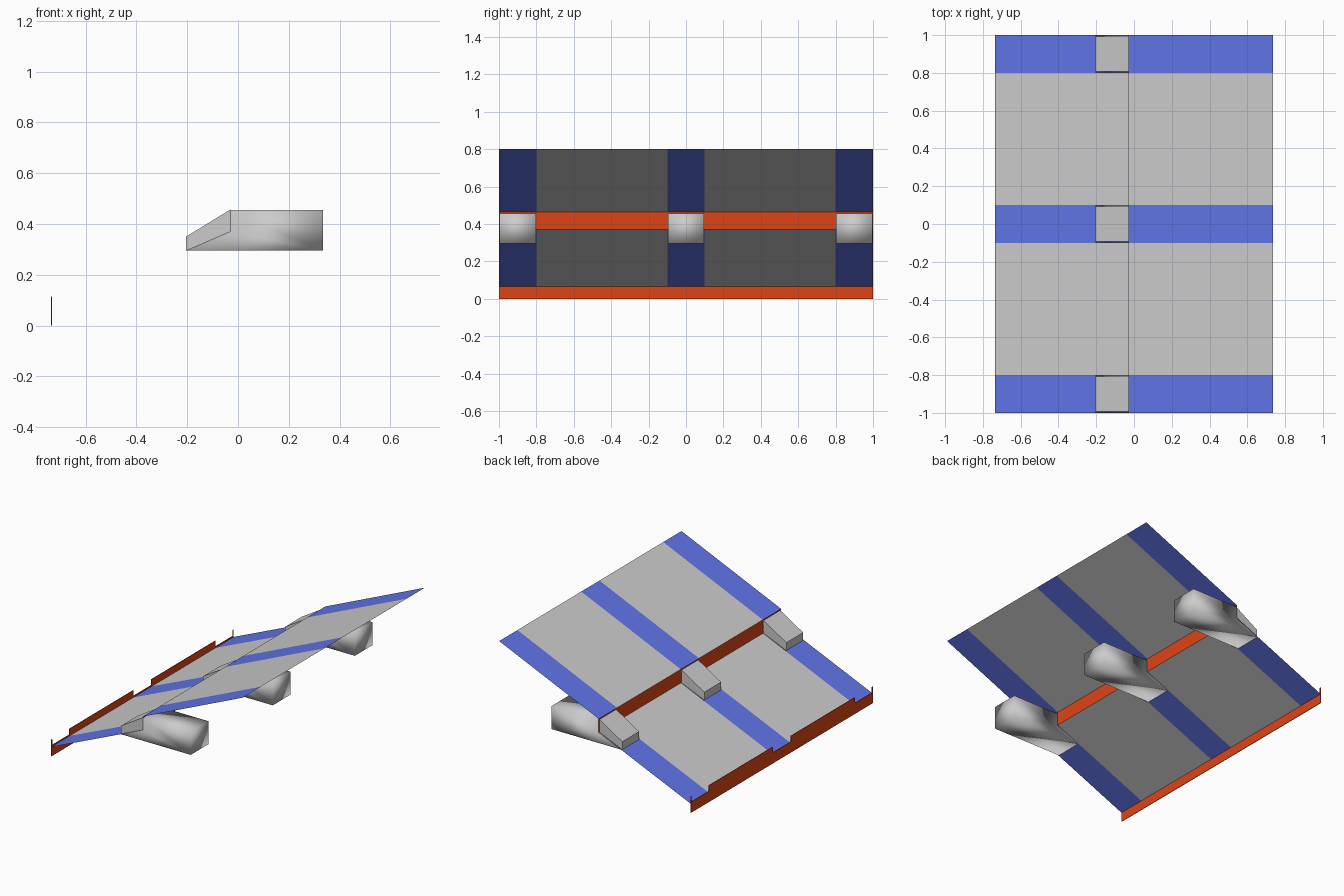
import bpy
import bmesh

if "Cube" in bpy.data.objects:
    bpy.data.objects.remove(bpy.data.objects["Cube"], do_unlink=True)


def material(name, rgb):
    m = bpy.data.materials.new(name)
    m.use_nodes = True
    colour = (*rgb, 1.0)
    m.diffuse_color = colour
    m.node_tree.nodes["Principled BSDF"].inputs["Base Color"].default_value = colour
    return m


GREY = material("light grey", (0.6, 0.6, 0.6))
BLUE = material("track blue", (0.13, 0.19, 0.88))
ORANGE = material("orange", (0.72, 0.058, 0.008))

# Stops across the width: blue, grey, blue, grey, blue
STOPS = (-1.0, -0.8, -0.1, 0.1, 0.8, 1.0)

# Profile points (x, z) along the ramp
LOW_EDGE = (-0.735, 0.065)
STEP_FOOT = (-0.03, 0.37)
STEP_TOP = (-0.03, 0.465)
HIGH_EDGE = (0.735, 0.80)


def finish(name, bm, *mats):
    bmesh.ops.remove_doubles(bm, verts=bm.verts, dist=0.0001)
    mesh = bpy.data.meshes.new(name)
    bm.to_mesh(mesh)
    bm.free()
    for m in mats:
        mesh.materials.append(m)
    obj = bpy.data.objects.new(name, mesh)
    bpy.context.collection.objects.link(obj)
    return obj


def add_quad(bm, start, end, y0, y1):
    corners = [(start, y0), (end, y0), (end, y1), (start, y1)]
    return bm.faces.new([bm.verts.new((p[0], y, p[1])) for p, y in corners])


def striped_panel(name, start, end):
    bm = bmesh.new()
    for i, (y0, y1) in enumerate(zip(STOPS, STOPS[1:])):
        # Every other band is a blue track
        add_quad(bm, start, end, y0, y1).material_index = 1 - i % 2
    return finish(name, bm, GREY, BLUE)


def prism(name, profile, y, half):
    bm = bmesh.new()
    base = bm.faces.new([bm.verts.new((px, y - half, pz)) for px, pz in profile])
    grown = bmesh.ops.extrude_face_region(bm, geom=[base])
    moved = [v for v in grown["geom"] if isinstance(v, bmesh.types.BMVert)]
    bmesh.ops.translate(bm, verts=moved, vec=(0, 2 * half, 0))
    bmesh.ops.recalc_face_normals(bm, faces=bm.faces)
    return finish(name, bm, GREY)


# Sloping panels
striped_panel("lower_panel", LOW_EDGE, STEP_FOOT)
striped_panel("upper_panel", STEP_TOP, HIGH_EDGE)

# Riser between the two panels
bm = bmesh.new()
add_quad(bm, STEP_FOOT, STEP_TOP, -1, 1)
finish("step_riser", bm, ORANGE)

# Kerb along the low edge, notched at the tracks, with a small tooth at each end
bm = bmesh.new()
TOOTH = 0.01
x = LOW_EDGE[0]
for i, (y0, y1) in enumerate(zip(STOPS, STOPS[1:])):
    add_quad(bm, (x, 0), (x, 0.115 if i % 2 else 0.075), y0, y1)
for y0 in (-1, 1 - TOOTH):
    add_quad(bm, (x, 0.075), (x, 0.115), y0, y0 + TOOTH)
kerb = finish("low_kerb", bm, ORANGE)
solid = kerb.modifiers.new("thickness", "SOLIDIFY")
solid.thickness = 0.004
solid.offset = 0

# Support blocks under the tracks, each with a wedge nose above the lower panel
BODY = [(-0.205, 0.295), STEP_FOOT, (-0.03, 0.455), (0.335, 0.455), (0.335, 0.295)]
NOSE = [(-0.205, 0.295), (-0.205, 0.35), (-0.03, 0.457), STEP_FOOT]
for label, y in (("front", -0.9), ("middle", 0.0), ("back", 0.9)):
    body = prism(label + "_support_block", BODY, y, 0.097)
    body.data.shade_smooth()
    prism(label + "_support_nose", NOSE, y, 0.092)
